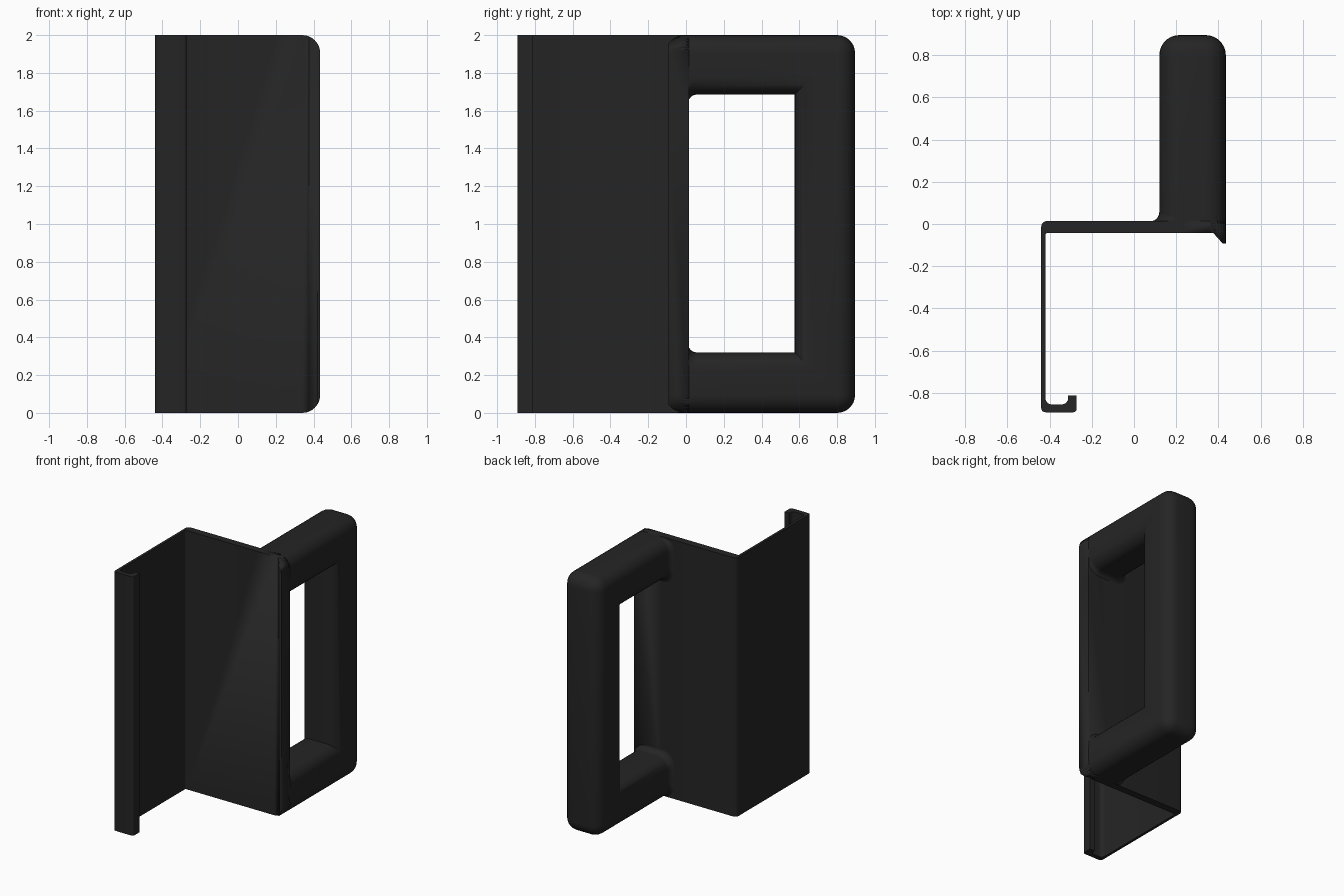
import bpy, bmesh, math

if "Cube" in bpy.data.objects:
    bpy.data.objects.remove(bpy.data.objects["Cube"])

R = 0.095          # rounding of the grip and of the plate's outer corners
black = bpy.data.materials.new("matte black")
black.diffuse_color = (0.018, 0.018, 0.018, 1)
black.use_nodes = True
black.node_tree.nodes["Principled BSDF"].inputs["Base Color"].default_value = black.diffuse_color


def finish(bm, name, angle=35):
    bmesh.ops.recalc_face_normals(bm, faces=bm.faces)
    me = bpy.data.meshes.new(name)
    bm.to_mesh(me)
    bm.free()
    ob = bpy.data.objects.new(name, me)
    bpy.context.collection.objects.link(ob)
    me.materials.append(black)
    bpy.ops.object.select_all(action='DESELECT')
    ob.select_set(True)
    bpy.context.view_layer.objects.active = ob
    bpy.ops.object.shade_smooth_by_angle(angle=math.radians(angle))
    return ob


def prism(points, vec):
    """Extrude a closed outline along vec."""
    bm = bmesh.new()
    face = bm.faces.new([bm.verts.new(p) for p in points])
    ret = bmesh.ops.extrude_face_region(bm, geom=[face], use_keep_orig=True)
    bmesh.ops.translate(bm, vec=vec, verts=[v for v in ret["geom"] if isinstance(v, bmesh.types.BMVert)])
    bmesh.ops.recalc_face_normals(bm, faces=bm.faces)
    return bm


def rounded(points, n=5):
    """2D outline from (x, y, radius) corners with right-angle rounding."""
    out = []
    for i, (x, y, r) in enumerate(points):
        if r == 0:
            out.append((x, y))
            continue
        ends = []
        for qx, qy, _ in (points[i - 1], points[(i + 1) % len(points)]):
            d = math.hypot(qx - x, qy - y)
            ends.append(((qx - x) / d * r, (qy - y) / d * r))
        (ax, ay), (bx, by) = ends
        for k in range(n + 1):
            t = math.pi / 2 * k / n
            s, c = 1 - math.sin(t), 1 - math.cos(t)
            out.append((x + ax * s + bx * c, y + ay * s + by * c))
    return out


# Folded plate: mounting plate, thin side wall, hooked edge and angled lip
profile = rounded([
    (-0.44, 0.015, 0.03), (0.435, 0.015, 0), (0.435, -0.092, 0), (0.42, -0.092, 0),
    (0.375, -0.042, 0), (-0.42, -0.042, 0.01), (-0.42, -0.855, 0.03),
    (-0.312, -0.855, 0.03), (-0.312, -0.812, 0), (-0.272, -0.812, 0),
    (-0.272, -0.892, 0.015), (-0.44, -0.892, 0.02)])
plate = finish(prism([(x, y, 0) for x, y in profile], (0, 0, 2)), "folded_plate")

# Trim the plate's free edge to rounded top and bottom corners
outline = rounded([(-0.6, -0.1, 0), (0.4352, -0.0001, R), (0.4352, 2.0001, R), (-0.6, 2.1, 0)], 8)
outline = [(-0.6, -0.1), (0.2, -0.1), (0.2, 0)] + \
    rounded([(0.2, 0, 0), (0.435, 0, R), (0.435, 2, R), (0.2, 2, 0)], 8)[1:-1] + \
    [(0.2, 2), (0.2, 2.1), (-0.6, 2.1)]
trim = finish(prism([(x, -1.2, z) for x, z in outline], (0, 1.5, 0)), "trim_helper")
mod = plate.modifiers.new("trim", 'BOOLEAN')
mod.operation, mod.solver, mod.object = 'INTERSECT', 'EXACT', trim
bpy.context.view_layer.objects.active = plate
bpy.ops.object.modifier_apply(modifier="trim")
bpy.data.objects.remove(trim, do_unlink=True)

# U-shaped grip: square bar with rounded long edges and outer corners
Y0, Y1, YI = -0.03, 0.895, 0.575
Z0, Z1 = 0.32, 1.685
u = [(Y0, 0), (Y1, 0), (Y1, 2), (Y0, 2), (Y0, Z1), (YI, Z1), (YI, Z0), (Y0, Z0)]
bm = prism([(0.12, y, z) for y, z in u], (0.315, 0, 0))
edges = []
for e in bm.edges:
    a, b = e.verts[0].co, e.verts[1].co
    at_end = a.y < 0 and b.y < 0
    inner_corner = abs(a.x - b.x) > 0.1 and abs(a.y - YI) < 0.01
    if not at_end and not inner_corner:
        edges.append(e)
bmesh.ops.bevel(bm, geom=edges, offset=R, offset_type='OFFSET', segments=7,
                profile=0.5, affect='EDGES', clamp_overlap=True)
finish(bm, "grip")

# Concave flares blending each grip end into the plate
F = 0.045
for name, low in (("lower_flare", True), ("upper_flare", False)):
    bm = bmesh.new()
    rings = []
    for k in range(7):
        t = math.pi / 2 * k / 6
        y, f = 0.012 + F * (1 - math.cos(t)), F * (1 - math.sin(t))
        za, zb = (0.002, Z0 + f) if low else (Z1 - f, 1.998)
        ring = rounded([(0.12 - f, za, R), (0.433, za, R), (0.433, zb, R), (0.12 - f, zb, R)], 7)
        rings.append([bm.verts.new((x, y, z)) for x, z in ring])
    for a, b in zip(rings, rings[1:]):
        for i in range(len(a)):
            j = (i + 1) % len(a)
            bm.faces.new((a[i], a[j], b[j], b[i]))
    bm.faces.new(rings[0])
    bm.faces.new(rings[-1])
    finish(bm, name)
